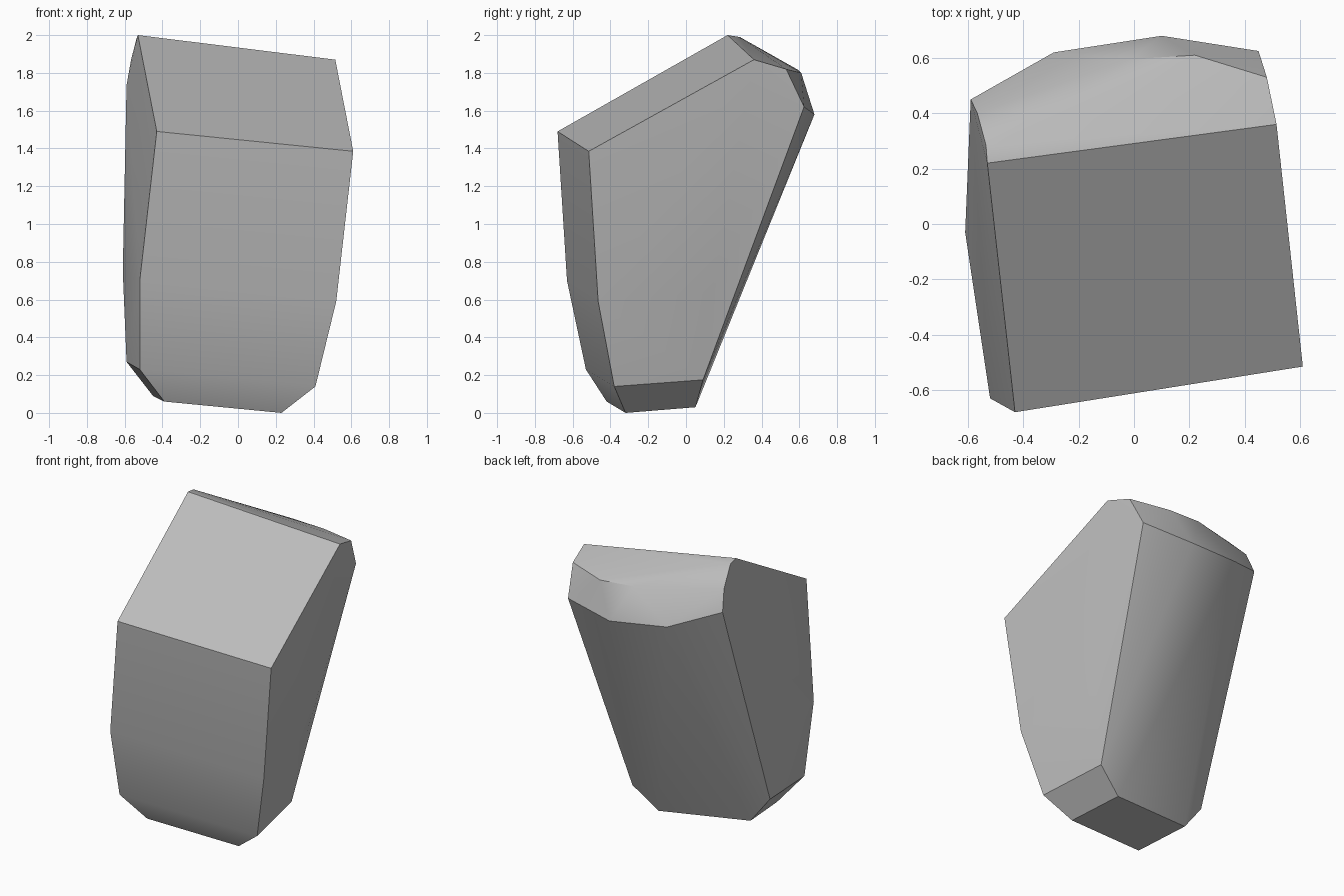
import bpy
import bmesh
import math

default_cube = bpy.data.objects.get("Cube")
if default_cube:
    bpy.data.objects.remove(default_cube, do_unlink=True)


def make_material(name, colour):
    """One flat colour for both viewport and render."""
    material = bpy.data.materials.new(name)
    material.use_nodes = True
    material.diffuse_color = colour
    shader = material.node_tree.nodes["Principled BSDF"]
    shader.inputs["Base Color"].default_value = colour
    return material


def make_hull(name, outlines, material):
    """Wrap a convex solid around a set of outlines."""
    mesh = bpy.data.meshes.new(name)
    bm = bmesh.new()
    for outline in outlines:
        for point in outline:
            bm.verts.new(point)
    result = bmesh.ops.convex_hull(bm, input=bm.verts[:])
    loose = [v for v in bm.verts if not v.link_faces]
    bmesh.ops.delete(bm, geom=loose, context="VERTS")
    # Merge the nearly flat triangles of the hull into clean faces
    bmesh.ops.dissolve_limit(bm, angle_limit=math.radians(2.5),
                             verts=bm.verts[:], edges=bm.edges[:])
    bmesh.ops.recalc_face_normals(bm, faces=bm.faces[:])
    bm.to_mesh(mesh)
    bm.free()
    mesh.materials.append(material)
    block = bpy.data.objects.new(name, mesh)
    bpy.context.collection.objects.link(block)
    return block


# Side outline on +x: front edge upwards, then the rounded back corner
left_side = [
    (.41, -.38, .14), (.52, -.465, .59), (.61, -.515, 1.385),
    (.515, .36, 1.87), (.48, .53, 1.82), (.45, .625, 1.62),
    (.34, .09, .175), (.42, .135, .64),
]
# Matching side outline on -x
right_side = [
    (-.52, -.53, .23), (-.52, -.63, .7), (-.43, -.68, 1.49),
    (-.53, .22, 2), (-.535, .285, 1.99), (-.566, .4, 1.87),
    (-.59, .45, 1.735), (-.59, -.06, .27), (-.61, -.03, .75),
]
# Bulging back: lower rim, then upper rim
back_cap = [
    (.1, .68, 1.58), (-.29, .62, 1.62),
    (.22, .61, 1.8), (-.02, .595, 1.815),
]
# Small slanted foot, narrower than the body
foot = [
    (.23, -.32, 0), (.17, .05, .03),
    (-.45, -.05, .09), (-.39, -.42, .06),
]

stone_grey = make_material("stone grey", (.5, .5, .5, 1))
block = make_hull("tapered_block", [left_side, right_side, back_cap, foot],
                  stone_grey)

# Soft shading over the curved front and back, crisp corners elsewhere
bpy.ops.object.select_all(action="DESELECT")
block.select_set(True)
bpy.context.view_layer.objects.active = block
bpy.ops.object.shade_smooth_by_angle(angle=math.radians(32))
